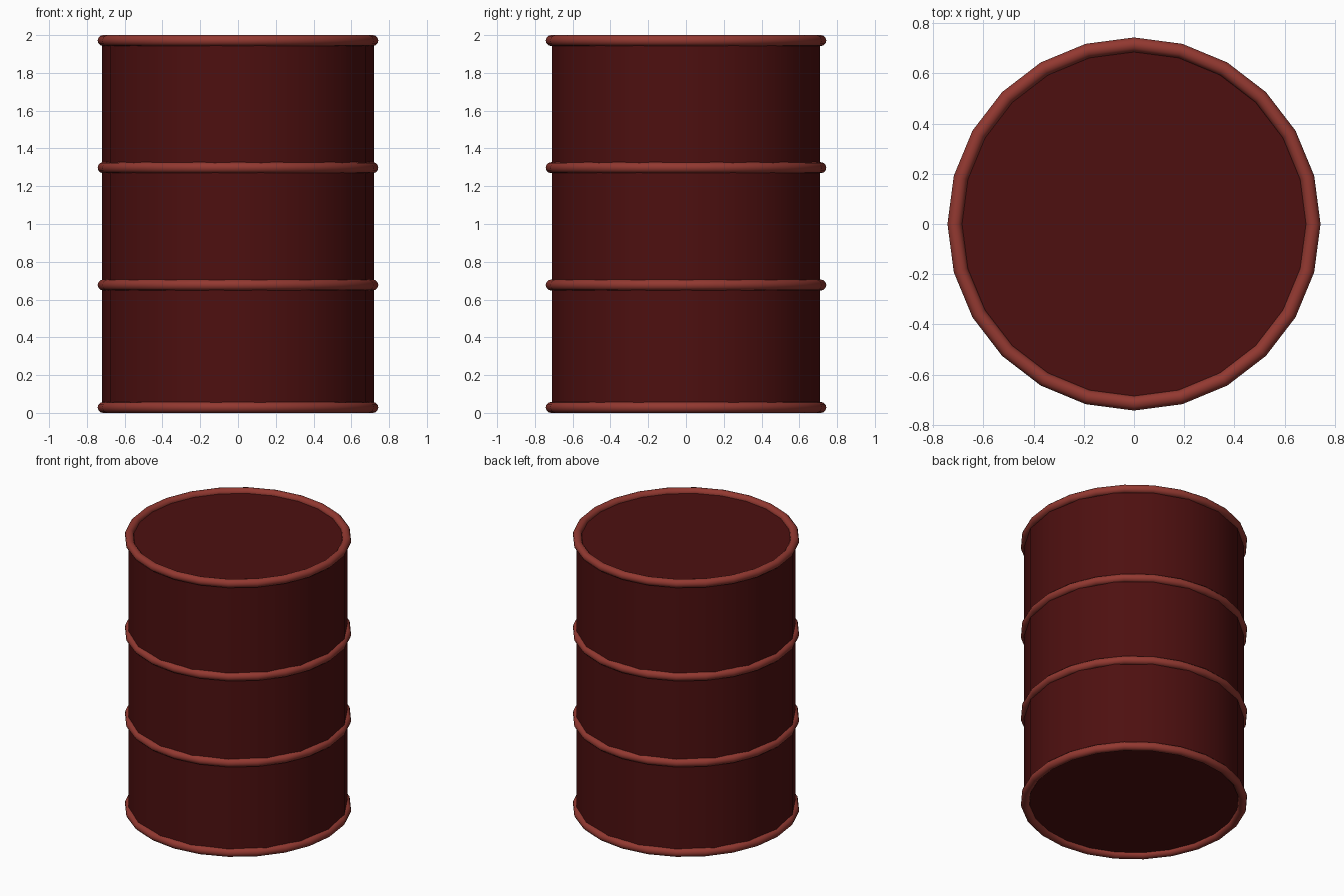
import bpy
import math

cube = bpy.data.objects.get("Cube")
if cube:
    bpy.data.objects.remove(cube, do_unlink=True)


def make_material(name, color):
    mat = bpy.data.materials.new(name)
    mat.use_nodes = True
    mat.diffuse_color = color
    mat.node_tree.nodes["Principled BSDF"].inputs["Base Color"].default_value = color
    return mat


def finish(name, mat, angle):
    obj = bpy.context.object
    obj.name = name
    obj.data.materials.append(mat)
    bpy.ops.object.shade_smooth_by_angle(angle=math.radians(angle))
    return obj


dark_red = make_material("dark red", (0.075, 0.005, 0.005, 1))
brick_red = make_material("brick red", (0.29, 0.04, 0.03, 1))

HEIGHT = 2.0
RING_RADIUS = 0.714
TUBE = 0.029

# Drum body: closed cylinder whose lids sit at the middle of the end rims
bpy.ops.mesh.primitive_cylinder_add(
    vertices=18, radius=0.72, depth=HEIGHT - 2 * TUBE,
    location=(0, 0, HEIGHT / 2), rotation=(0, 0, math.pi / 2))
finish("drum_body", dark_red, 40)

# Rolled rims at both ends and two hoops between them
rings = {
    "bottom_rim": TUBE,
    "lower_hoop": 0.677,
    "upper_hoop": 1.298,
    "top_rim": HEIGHT - TUBE,
}
for name, z in rings.items():
    bpy.ops.mesh.primitive_torus_add(
        major_segments=24, minor_segments=12,
        major_radius=RING_RADIUS, minor_radius=TUBE, location=(0, 0, z))
    finish(name, brick_red, 60)
